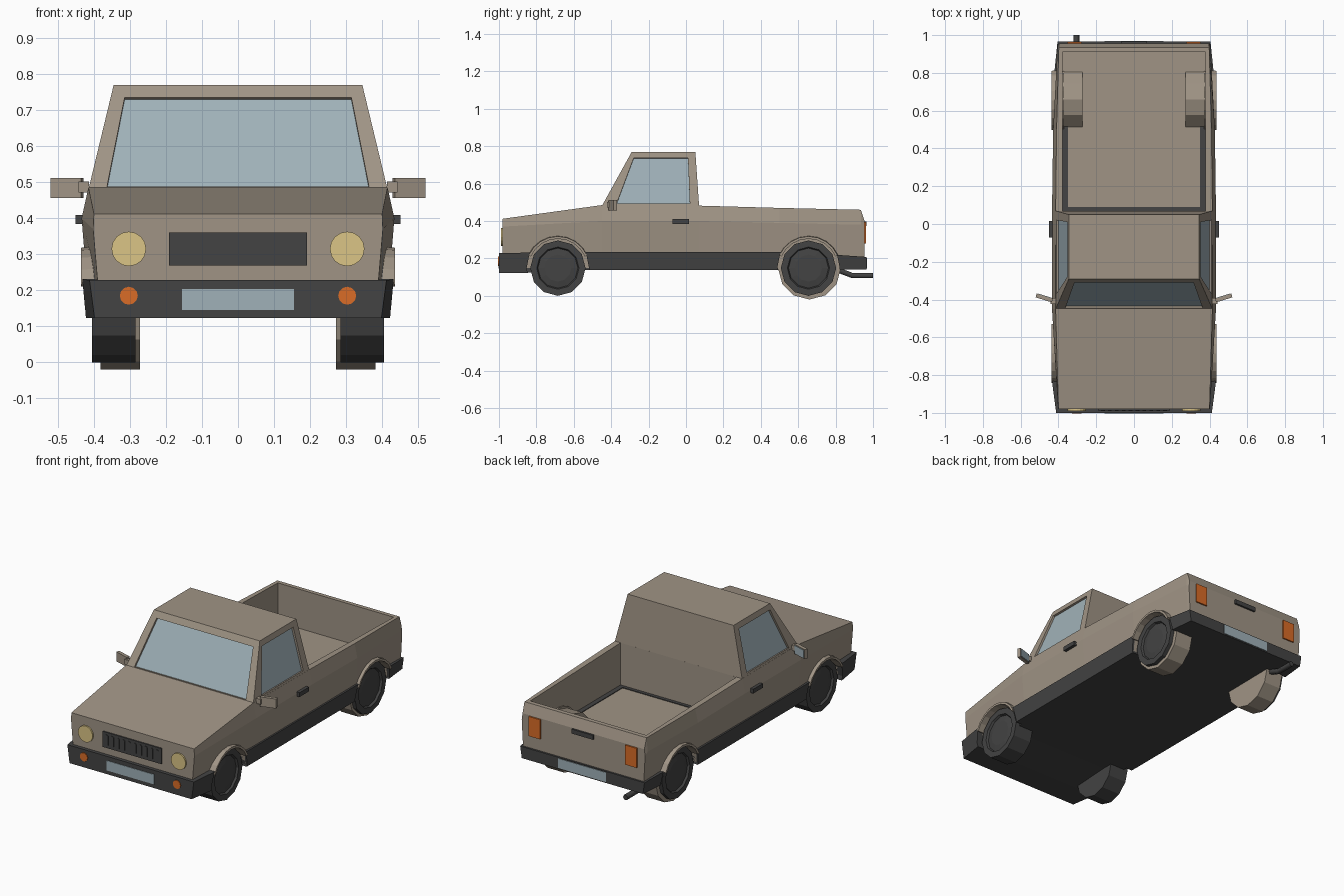
import bpy, bmesh, math
from mathutils import Vector, Matrix

if "Cube" in bpy.data.objects:
    bpy.data.objects.remove(bpy.data.objects["Cube"])


def material(name, r, g, b):
    m = bpy.data.materials.new(name)
    m.diffuse_color = (r, g, b, 1)
    m.use_nodes = True
    m.node_tree.nodes["Principled BSDF"].inputs["Base Color"].default_value = m.diffuse_color
    return m


PAINT = material("beige_paint", 0.35, 0.296, 0.235)
DARK = material("dark_plastic", 0.056, 0.056, 0.056)
GLASS = material("pale_glass", 0.35, 0.44, 0.48)
LAMP = material("cream_lamp", 0.71, 0.56, 0.24)
ORANGE = material("orange_lamp", 0.70, 0.15, 0.02)


def finish(name, bm, *mats):
    bmesh.ops.recalc_face_normals(bm, faces=bm.faces)
    me = bpy.data.meshes.new(name)
    bm.to_mesh(me)
    bm.free()
    for m in mats:
        me.materials.append(m)
    ob = bpy.data.objects.new(name, me)
    bpy.context.collection.objects.link(ob)
    return ob


def box(name, center, size, mat, rot_z=0.0):
    bm = bmesh.new()
    bmesh.ops.create_cube(bm, size=1)
    mx = Matrix.Translation(center) @ Matrix.Rotation(rot_z, 4, 'Z') @ Matrix.Diagonal((*size, 1))
    bm.transform(mx)
    return finish(name, bm, mat)


def cylinder(name, center, r, depth, axis, mat, n):
    # first rim vertex points along z when the axis is x
    bm = bmesh.new()
    bmesh.ops.create_cone(bm, cap_ends=True, segments=n, radius1=r, radius2=r, depth=depth)
    rot = Matrix.Rotation(math.pi / 2, 4, 'Y' if axis == 'X' else 'X')
    bm.transform(Matrix.Translation(center) @ rot)
    return finish(name, bm, mat)


def loft(name, stations, mat):
    # stations: (y, half cross-section from bottom to top), mirrored across x
    bm = bmesh.new()
    rings = []
    for y, half in stations:
        pts = list(half) + [(-x, z) for x, z in reversed(half)]
        rings.append([bm.verts.new((x, y, z)) for x, z in pts])
    n = len(rings[0])
    for a, b in zip(rings, rings[1:]):
        for i in range(n):
            j = (i + 1) % n
            bm.faces.new((a[i], a[j], b[j], b[i]))
    bm.faces.new(rings[0])
    bm.faces.new(rings[-1])
    return finish(name, bm, mat)


def cut(ob, cutters):
    for c in cutters:
        m = ob.modifiers.new("cut", 'BOOLEAN')
        m.operation, m.solver, m.object = 'DIFFERENCE', 'EXACT', c
    bpy.context.view_layer.update()
    me = bpy.data.meshes.new_from_object(ob.evaluated_get(bpy.context.evaluated_depsgraph_get()))
    ob.modifiers.clear()
    ob.data = me


AXLES = (("front", -0.685), ("rear", 0.655))
R, WZ = 0.148, 0.148

# Painted lower body with hood, bed sides and tailgate
body = loft("body", [
    (-0.98, [(0.388, 0.15), (0.39, 0.23), (0.402, 0.37), (0.40, 0.412)]),
    (-0.45, [(0.415, 0.15), (0.42, 0.23), (0.434, 0.40), (0.415, 0.485)]),
    (0.07, [(0.415, 0.15), (0.42, 0.23), (0.434, 0.40), (0.415, 0.482)]),
    (0.50, [(0.412, 0.15), (0.418, 0.23), (0.428, 0.39), (0.410, 0.47)]),
    (0.935, [(0.392, 0.15), (0.397, 0.23), (0.405, 0.38), (0.398, 0.46)]),
    (0.955, [(0.390, 0.15), (0.395, 0.23), (0.402, 0.36), (0.397, 0.40)]),
], PAINT)

# Dark bumpers and sills in one band
trim = loft("bumpers_and_sills", [
    (-1.0, [(0.398, 0.123), (0.412, 0.228)]),
    (-0.85, [(0.422, 0.123), (0.432, 0.231)]),
    (-0.60, [(0.420, 0.137), (0.430, 0.234)]),
    (0.50, [(0.420, 0.137), (0.430, 0.234)]),
    (0.82, [(0.410, 0.14), (0.420, 0.218)]),
    (0.965, [(0.395, 0.14), (0.405, 0.208)]),
], DARK)

# Wheel arch openings and the bed opening
arches = [cylinder("arch_cutter", (s * 0.48, y, WZ), 0.167, 0.2, 'X', PAINT, 16)
          for s in (-1, 1) for _, y in AXLES]
bed = box("bed_cutter", (0, 0.49, 0.48), (0.755, 0.84, 0.50), PAINT)
cut(body, arches + [bed])
bed_low = box("trim_bed_cutter", (0, 0.49, 0.48), (0.70, 0.80, 0.502), PAINT)
cut(trim, arches + [bed_low])
for c in arches + [bed, bed_low]:
    bpy.data.objects.remove(c)


# Cab: tapered box with recessed windows
def panel(bm, corners, win=None):
    bl, br, tr, tl = [Vector(c) for c in corners]
    outer = [bl, br, tr, tl]
    if not win:
        bm.faces.new([bm.verts.new(p) for p in outer])
        return
    inner = [bl.lerp(br, u).lerp(tl.lerp(tr, u), v) for u, v in win]
    nrm = (br - bl).cross(tl - bl).normalized()
    deep = [p - nrm * 0.012 for p in inner]
    rows = [[bm.verts.new(p) for p in row] for row in (outer, inner, deep)]
    for a, b in zip(rows, rows[1:]):
        for i in range(4):
            j = (i + 1) % 4
            bm.faces.new((a[i], a[j], b[j], b[i]))
    bm.faces.new(rows[2]).material_index = 1


lo = {(s, e): (s * 0.415, y, 0.48) for s in (-1, 1) for e, y in (("f", -0.45), ("b", 0.07))}
hi = {(s, e): (s * 0.345, y, 0.77) for s in (-1, 1) for e, y in (("f", -0.29), ("b", 0.05))}


def wall(a, b):
    return lo[a], lo[b], hi[b], hi[a]


bm = bmesh.new()
L, Rt = -1, 1
panel(bm, wall((L, "f"), (Rt, "f")), [(0.06, 0.03), (0.94, 0.03), (0.945, 0.88), (0.055, 0.88)])
panel(bm, wall((Rt, "f"), (Rt, "b")), [(0.14, 0.05), (0.905, 0.05), (0.885, 0.89), (0.08, 0.89)])
panel(bm, wall((L, "b"), (L, "f")), [(0.095, 0.05), (0.86, 0.05), (0.92, 0.89), (0.115, 0.89)])
panel(bm, wall((Rt, "b"), (L, "b")))
panel(bm, (hi[L, "f"], hi[Rt, "f"], hi[Rt, "b"], hi[L, "b"]))
panel(bm, (lo[L, "f"], lo[L, "b"], lo[Rt, "b"], lo[Rt, "f"]))
bmesh.ops.remove_doubles(bm, verts=bm.verts, dist=0.0005)
finish("cab", bm, PAINT, GLASS)

for s in (-1, 1):
    side = "right" if s > 0 else "left"
    for end, y in AXLES:
        # Wheel with stepped hub
        w = cylinder(f"{end}_{side}_wheel", (s * 0.345, y, WZ), R, 0.12, 'X', DARK, 12)
        bm = bmesh.new()
        bm.from_mesh(w.data)
        bm.faces.ensure_lookup_table()
        face = max(bm.faces, key=lambda f: s * f.calc_center_median().x)
        for t, d in ((0.035, 0.0), (0.006, -0.012), (0.035, 0.006)):
            bmesh.ops.inset_region(bm, faces=[face], thickness=t, depth=d)
        bm.to_mesh(w.data)
        bm.free()
        # Arch lip: half ring around the opening
        bm = bmesh.new()
        rows = []
        for i in range(9):
            a = math.pi * (0.13 + 0.74 * i / 8)
            rows.append([bm.verts.new((s * x, y + r * math.cos(a), WZ + r * math.sin(a)))
                         for x, r in ((0.37, 0.157), (0.436, 0.157), (0.436, 0.170), (0.37, 0.176))])
        for p, q in zip(rows, rows[1:]):
            for i in range(4):
                j = (i + 1) % 4
                bm.faces.new((p[i], p[j], q[j], q[i]))
        bm.faces.new(rows[0])
        bm.faces.new(rows[-1])
        finish(f"{end}_{side}_arch_lip", bm, PAINT)
    # Wheel housing inside the bed
    cylinder(f"{side}_bed_wheel_housing", (s * 0.327, 0.66, WZ), 0.168, 0.11, 'X', PAINT, 12)
    # Lamps
    cylinder(f"{side}_headlight", (s * 0.303, -0.981, 0.315), 0.048, 0.016, 'Y', LAMP, 16)
    cylinder(f"{side}_indicator", (s * 0.303, -1.0, 0.185), 0.025, 0.008, 'Y', ORANGE, 12)
    box(f"{side}_tail_light", (s * 0.315, 0.957, 0.338), (0.075, 0.012, 0.115), ORANGE)
    # Door handle
    box(f"{side}_door_handle", (s * 0.438, -0.027, 0.397), (0.026, 0.088, 0.025), DARK)
    # Mirror: arm, housing and glass
    box(f"{side}_mirror_arm", (s * 0.428, -0.408, 0.487), (0.03, 0.03, 0.03), PAINT)
    box(f"{side}_mirror", (s * 0.475, -0.392, 0.484), (0.09, 0.02, 0.056), PAINT, s * 0.3)
    off = Matrix.Rotation(s * 0.3, 3, 'Z') @ Vector((0, 0.011, 0))
    box(f"{side}_mirror_glass", Vector((s * 0.475, -0.392, 0.484)) + off,
        (0.08, 0.004, 0.046), GLASS, s * 0.3)

# Grille with rounded upright slats
box("grille", (0, -0.981, 0.315), (0.382, 0.012, 0.092), DARK)
for i in range(10):
    bm = bmesh.new()
    ring = []
    for k in range(8):
        a = math.pi * (k + 0.5) / 4
        x, z = 0.0105 * math.cos(a), 0.0105 * math.sin(a)
        ring.append(bm.verts.new(((i - 4.5) * 0.0365 + x, -0.99, 0.315 + z + math.copysign(0.023, z))))
    f = bm.faces.new(ring)
    ext = bmesh.ops.extrude_face_region(bm, geom=[f])["geom"]
    bmesh.ops.translate(bm, vec=(0, 0.006, 0), verts=[v for v in ext if isinstance(v, bmesh.types.BMVert)])
    finish("grille_slat", bm, DARK)

# Blank plates and tailgate handle
box("front_plate", (0, -1.0, 0.175), (0.31, 0.006, 0.058), GLASS)
box("rear_plate", (0, 0.965, 0.175), (0.31, 0.006, 0.056), GLASS)
box("tailgate_handle", (0, 0.958, 0.385), (0.14, 0.016, 0.026), DARK)

# Exhaust pipe
cu = bpy.data.curves.new("exhaust_pipe", 'CURVE')
cu.dimensions = '3D'
cu.bevel_depth, cu.bevel_resolution, cu.use_fill_caps = 0.016, 1, True
sp = cu.splines.new('POLY')
sp.points.add(2)
for p, (y, z) in zip(sp.points, ((0.82, 0.135), (0.89, 0.108), (1.0, 0.108))):
    p.co = (-0.305, y, z, 1)
cu.materials.append(DARK)
bpy.context.collection.objects.link(bpy.data.objects.new("exhaust_pipe", cu))
